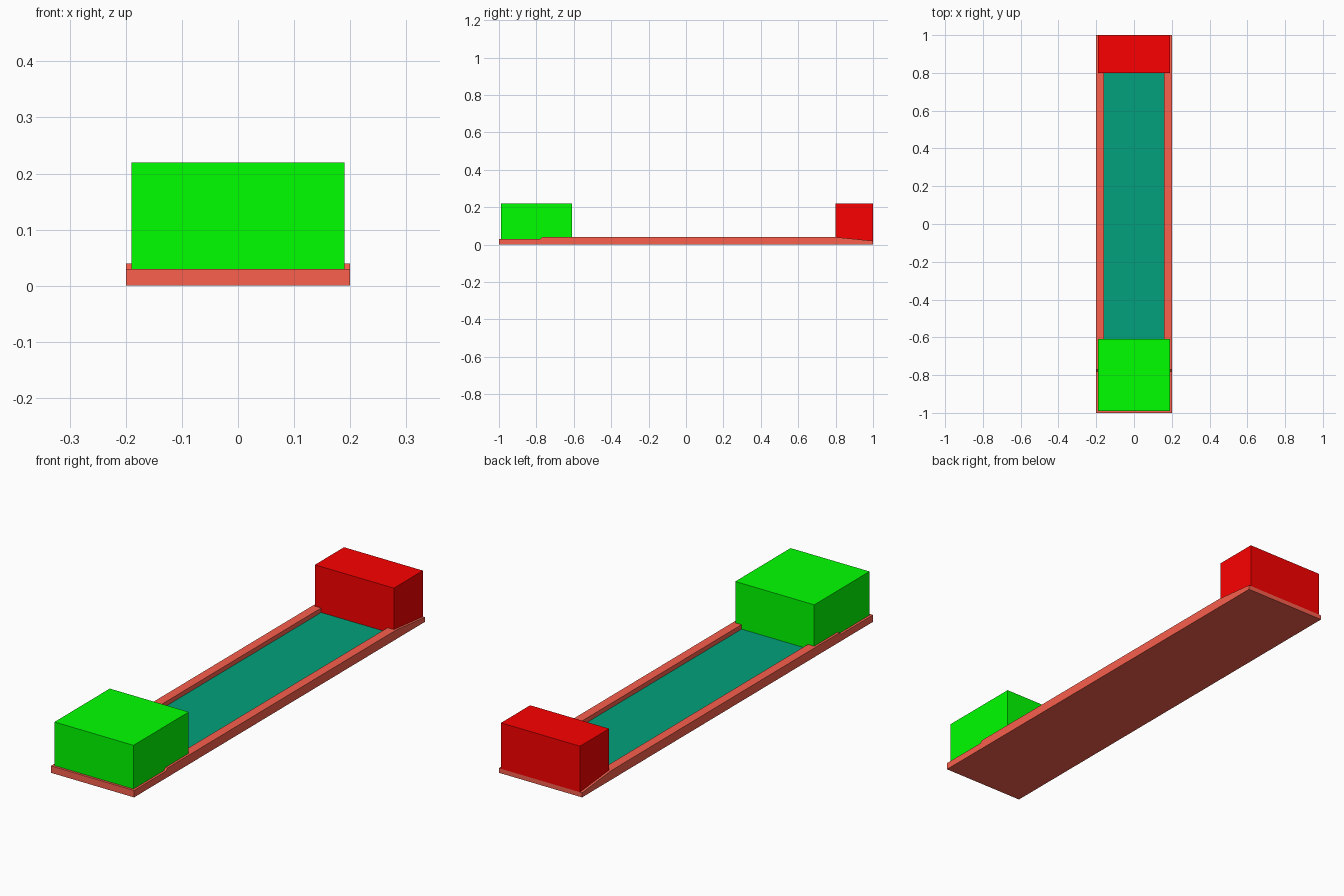
import bpy, bmesh

if "Cube" in bpy.data.objects:
    bpy.data.objects.remove(bpy.data.objects["Cube"])


def material(name, rgb):
    mat = bpy.data.materials.new(name)
    mat.diffuse_color = (*rgb, 1)
    mat.use_nodes = True
    mat.node_tree.nodes["Principled BSDF"].inputs["Base Color"].default_value = mat.diffuse_color
    return mat


def prism(name, half_width, profile, mat=None):
    """Extrude a (y, z) profile symmetrically along x."""
    bm = bmesh.new()
    face = bm.faces.new([bm.verts.new((-half_width, y, z)) for y, z in profile])
    ext = bmesh.ops.extrude_face_region(bm, geom=[face])["geom"]
    verts = [g for g in ext if isinstance(g, bmesh.types.BMVert)]
    bmesh.ops.translate(bm, verts=verts, vec=(2 * half_width, 0, 0))
    bmesh.ops.recalc_face_normals(bm, faces=bm.faces)
    mesh = bpy.data.meshes.new(name)
    bm.to_mesh(mesh)
    bm.free()
    obj = bpy.data.objects.new(name, mesh)
    bpy.context.collection.objects.link(obj)
    if mat:
        mesh.materials.append(mat)
    return obj


def block(name, half_width, y0, y1, z0, z1, mat=None):
    return prism(name, half_width, [(y0, z0), (y1, z0), (y1, z1), (y0, z1)], mat)


coral = material("coral", (0.95, 0.115, 0.073))
teal = material("teal", (0.001, 0.355, 0.2))
green = material("green", (0.0, 1.0, 0.0))
red = material("red", (0.97, 0.0, 0.0))

# Tray: stepped front end, sloped back end
tray = prism("tray", 0.2, [(-1, 0), (1, 0), (1, 0.02), (0.8, 0.04),
                           (-0.77, 0.04), (-0.78, 0.03), (-1, 0.03)], coral)

# Channel cut between the side rims
cutter = block("channel_cutter", 0.16, -0.78, 1.1, 0.02, 0.1, coral)
cutter.hide_render = True
cutter.hide_set(True)
cut = tray.modifiers.new("channel", "BOOLEAN")
cut.operation = "DIFFERENCE"
cut.solver = "EXACT"
cut.object = cutter

# Floor panel in the channel
block("floor_panel", 0.16, -0.78, 0.99, 0.015, 0.0205, teal)

# End blocks
block("front_block", 0.19, -0.99, -0.61, 0.021, 0.22, green)
block("back_block", 0.19, 0.8, 1.0, 0.02, 0.22, red)
